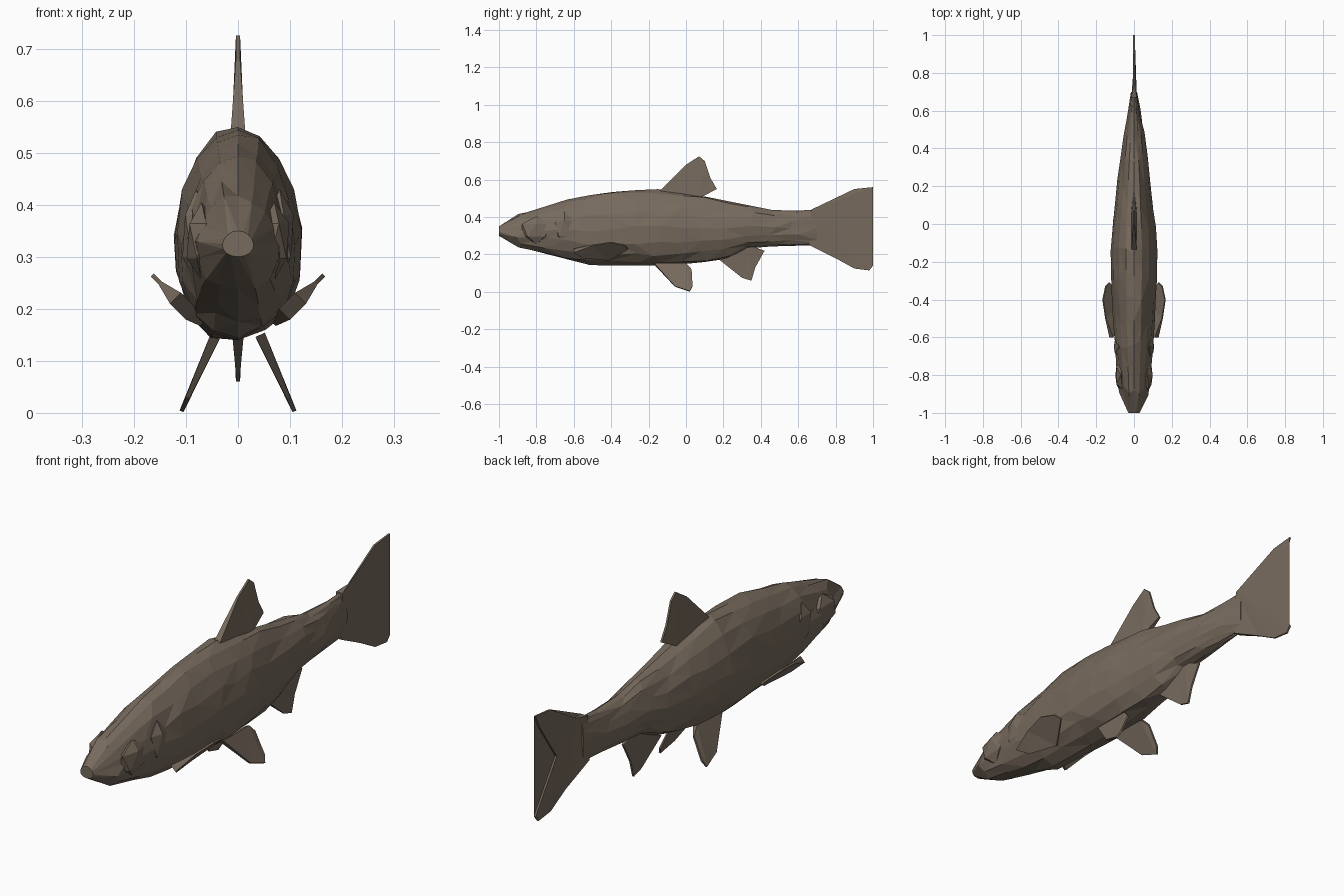
import bpy
import bmesh
import random
from math import sin, cos, tau
from mathutils import Matrix, Vector

random.seed(4)
if "Cube" in bpy.data.objects:
    bpy.data.objects.remove(bpy.data.objects["Cube"], do_unlink=True)

# Single brown skin colour
colour = (0.185, 0.145, 0.11, 1)
skin = bpy.data.materials.new("brown_skin")
skin.use_nodes = True
skin.diffuse_color = colour
shader = skin.node_tree.nodes["Principled BSDF"]
shader.inputs["Base Color"].default_value = colour
shader.inputs["Roughness"].default_value = 0.9


def finish(name, bm):
    """Triangulate into facets and make a flat shaded object."""
    bmesh.ops.triangulate(bm, faces=bm.faces[:])
    bmesh.ops.recalc_face_normals(bm, faces=bm.faces[:])
    mesh = bpy.data.meshes.new(name)
    bm.to_mesh(mesh)
    bm.free()
    mesh.materials.append(skin)
    bpy.context.collection.objects.link(bpy.data.objects.new(name, mesh))


def along(keys, y):
    """Read a value at y from a line through a few (y, value) points."""
    for (start, low), (end, high) in zip(keys, keys[1:]):
        if y <= end:
            return low + (high - low) * (y - start) / (end - start)
    return keys[-1][1]


def fin(name, outline, root, offset=0, lean=0, side=1):
    """Slab drawn in (y, z) and leaning sideways; first and last points are its thick root."""
    normal = Vector((1, 0, -lean)).normalized()
    ends = (outline[0], outline[-1])
    bm = bmesh.new()
    faces = []
    for direction in (1, -1):
        verts = []
        for point in outline:
            y, z = point
            thick = root if point in ends else 0.004
            place = Vector((offset + lean * z, y, z)) + normal * thick * direction
            place.x *= side
            verts.append(bm.verts.new(place))
        faces.append(verts)
        bm.faces.new(verts)
    front, back = faces
    for i in range(len(outline)):
        bm.faces.new((front[i - 1], front[i], back[i], back[i - 1]))
    finish(name, bm)


def lump(name, centre, size):
    """Faceted low-poly lump."""
    bm = bmesh.new()
    place = Matrix.LocRotScale(Vector(centre), None, Vector(size))
    bmesh.ops.create_icosphere(bm, subdivisions=1, radius=1, matrix=place)
    finish(name, bm)


# Body: rounded section lofted between the back, belly and width lines
back_line = [(-1, 0.35), (-0.9, 0.41), (-0.6, 0.505), (-0.35, 0.54), (-0.13, 0.55),
             (0.1, 0.51), (0.5, 0.43), (0.7, 0.44)]
belly_line = [(-1, 0.3), (-0.93, 0.25), (-0.5, 0.14), (-0.1, 0.14), (0.2, 0.17),
              (0.35, 0.24), (0.7, 0.25)]
width_line = [(-1, 0.03), (-0.87, 0.083), (-0.6, 0.105), (-0.3, 0.122), (-0.1, 0.124),
              (0.2, 0.09), (0.5, 0.05), (0.7, 0.016)]
RINGS = 15
SIDES = 16
bm = bmesh.new()
rings = []
for step in range(RINGS):
    station = -1 + 1.7 * step / (RINGS - 1)
    top, bottom, width = (along(line, station) for line in (back_line, belly_line, width_line))
    ring = []
    for i in range(SIDES):
        angle = tau * i / SIDES
        # Fuller towards the belly, with uneven facets on the flanks
        x = width * sin(angle) * (1 + 0.12 * cos(angle))
        z = (top + bottom - (top - bottom) * cos(angle)) / 2
        y = station
        if i % (SIDES // 2) and 0 < step < RINGS - 1:
            y += random.uniform(-0.03, 0.03)
            z += random.uniform(-0.1, 0.1) * width
        ring.append(bm.verts.new((x, y, z)))
    rings.append(ring)
for fore, aft in zip(rings, rings[1:]):
    for i in range(SIDES):
        bm.faces.new((fore[i - 1], fore[i], aft[i], aft[i - 1]))
bm.faces.new(rings[0])
bm.faces.new(rings[-1])
finish("body", bm)

# Fins on the centre line
fin("tail_fin", [(0.67, 0.44), (0.73, 0.45), (0.9, 0.55), (1, 0.56), (0.97, 0.5), (0.86, 0.34),
                 (1, 0.14), (0.98, 0.115), (0.9, 0.125), (0.8, 0.18), (0.66, 0.25)], root=0.015)
fin("dorsal_fin", [(-0.14, 0.54), (0, 0.68), (0.07, 0.725), (0.1, 0.7), (0.13, 0.61),
                   (0.165, 0.55), (0.07, 0.5)], root=0.014)
fin("anal_fin", [(0.18, 0.17), (0.3, 0.075), (0.35, 0.06), (0.37, 0.13), (0.42, 0.22),
                 (0.34, 0.25)], root=0.013)

# Paired fins and gill parts
for label, side in (("left", 1), ("right", -1)):
    fin(label + "_pelvic_fin", [(-0.17, 0.15), (-0.06, 0.03), (0.02, 0.003), (0.035, 0.03),
                                (0.03, 0.12), (0, 0.15)],
        root=0.01, offset=0.11, lean=-0.45, side=side)
    fin(label + "_pectoral_fin", [(-0.6, 0.22), (-0.5, 0.25), (-0.4, 0.265), (-0.33, 0.25),
                                  (-0.31, 0.23), (-0.41, 0.17), (-0.55, 0.19)],
        root=0.015, offset=-0.1, lean=1, side=side)
    lump(label + "_gill_cover", (side * 0.07, -0.8, 0.33), (0.032, 0.09, 0.075))
    lump(label + "_gill_edge", (side * 0.08, -0.65, 0.34), (0.03, 0.06, 0.09))

# Lips around the mouth
lump("lips", (0, -0.96, 0.325), (0.045, 0.04, 0.02))
